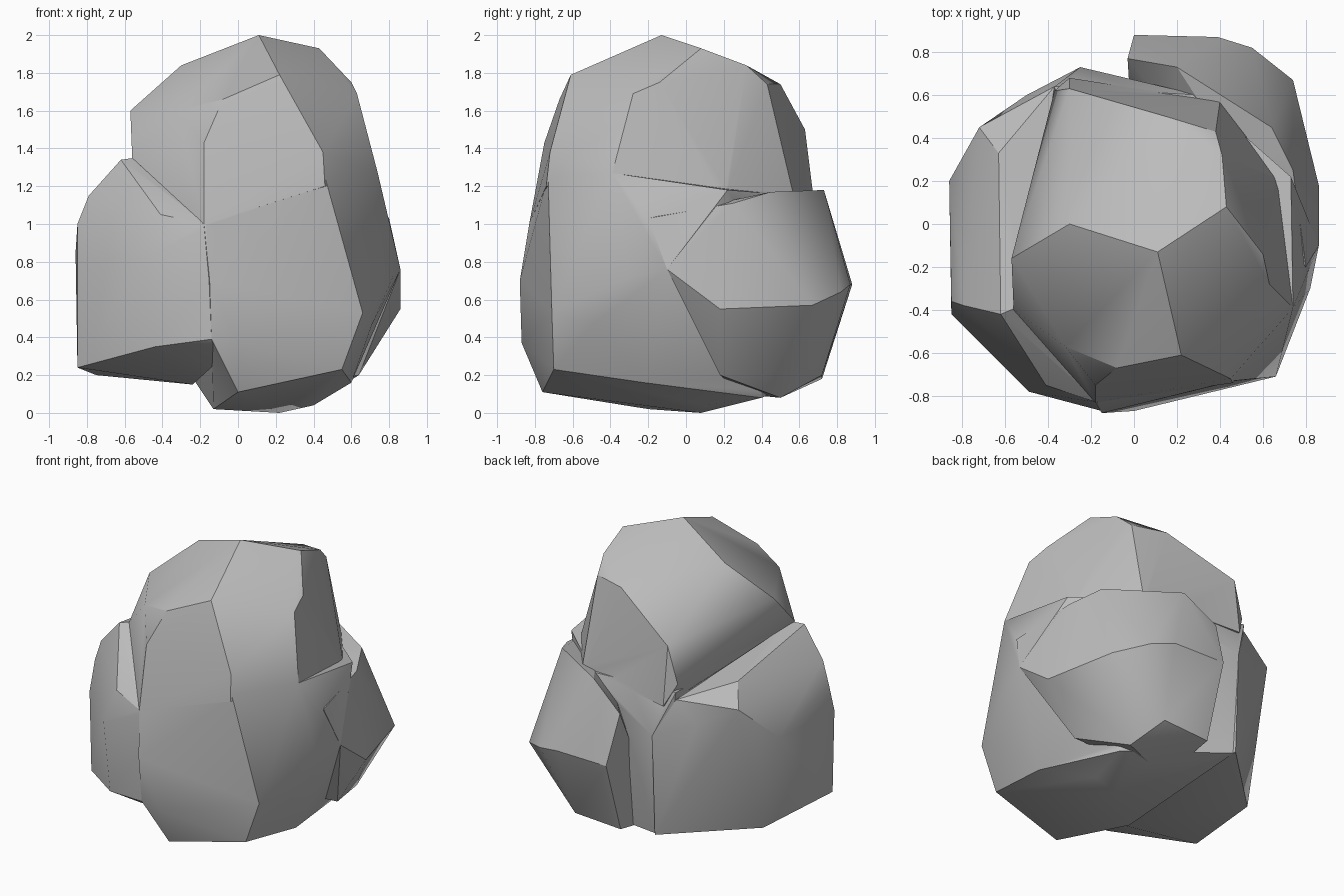
import bpy
import bmesh
from math import radians


def remove_default_cube():
    cube = bpy.data.objects.get("Cube")
    if cube:
        bpy.data.objects.remove(cube, do_unlink=True)


def make_material(name, colour):
    material = bpy.data.materials.new(name)
    material.diffuse_color = colour
    material.use_nodes = True
    shader = material.node_tree.nodes["Principled BSDF"]
    shader.inputs["Base Color"].default_value = colour
    return material


def chiselled_lump(name, *edges):
    """Wrap a convex block of stone around a few chiselled edges."""
    bm = bmesh.new()
    for edge in edges:
        for corner in edge:
            bm.verts.new(corner)
    hull = bmesh.ops.convex_hull(bm, input=bm.verts[:])
    spare = [v for v in hull["geom_interior"] if isinstance(v, bmesh.types.BMVert)]
    bmesh.ops.delete(bm, geom=spare, context="VERTS")
    bmesh.ops.dissolve_limit(bm, angle_limit=radians(3), verts=bm.verts[:], edges=bm.edges[:])
    bmesh.ops.recalc_face_normals(bm, faces=bm.faces[:])
    mesh = bpy.data.meshes.new(name)
    bm.to_mesh(mesh)
    bm.free()
    lump = bpy.data.objects.new(name, mesh)
    bpy.context.collection.objects.link(lump)
    return lump


def fuse(target, others):
    """Union the lumps into one solid and discard the helpers."""
    bpy.context.view_layer.objects.active = target
    for other in others:
        other.hide_render = True
        union = target.modifiers.new("union", "BOOLEAN")
        union.operation = "UNION"
        union.solver = "EXACT"
        union.object = other
        bpy.ops.object.modifier_apply(modifier=union.name)
        bpy.data.objects.remove(other, do_unlink=True)


remove_default_cube()

# Wide lower body: front bulge, base, right flank, back
boulder = chiselled_lump(
    "boulder",
    [(.46, -.73, 1.25), (-.18, -.83, 1), (-.15, -.88, .7), (.66, -.71, .53)],
    [(-.14, -.86, .39), (0, -.87, .37), (.55, -.7, .23), (0, -.76, .11)],
    [(-.13, -.2, .02), (.22, .08, 0), (.4, .1, .04), (.45, .4, .08), (.6, -.22, .16)],
    [(.71, -.49, .47), (.82, -.3, .72), (.86, -.1, .76), (.8, -.2, 1.03)],
    [(.74, -.39, 1.27), (.73, .22, 1.18), (.3, .6, 1.15)],
    [(-.25, .73, .9), (-.37, .64, 1.2), (-.25, .68, .2)],
)

# Tilted crown with a broad slope falling to the back
crown = chiselled_lump(
    "crown",
    [(.11, -.13, 2), (.43, .08, 1.93), (.41, .32, 1.84), (.15, .5, 1.74)],
    [(-.3, .63, 1.5), (-.37, .62, 1.25), (-.57, -.16, 1.6), (-.3, 0, 1.84)],
    [(.22, -.61, 1.79), (-.08, -.67, 1.66), (-.18, -.75, 1.43), (-.18, -.83, 1)],
    [(-.32, -.57, 1.6), (.45, -.72, 1.38), (.46, -.74, 1.2), (-.56, -.4, 1.35)],
    [(.6, -.14, 1.75), (.63, -.28, 1.69), (.74, -.39, 1.27), (.68, .2, 1.12)],
    [(.38, .43, 1.74), (.4, .57, 1.15), (-.3, .68, 1.1)],
)

# Side shoulder with a crest, running into the front bulge
shoulder = chiselled_lump(
    "shoulder",
    [(-.62, -.42, 1.34), (-.55, -.39, 1.35), (-.63, .33, 1.23), (-.37, .64, 1.15)],
    [(-.79, -.38, 1.15), (-.85, -.36, 1), (-.86, .2, .85), (-.72, .45, 1.1)],
    [(-.85, -.42, .8), (-.85, -.4, .24), (-.49, -.78, .82), (-.44, -.78, .35)],
    [(-.41, -.75, 1.05), (-.17, -.83, 1), (-.15, -.87, .7), (-.14, -.86, .39)],
    [(0, -.86, .37), (-.24, -.4, .15), (-.39, -.3, .19)],
    [(-.75, .22, .2), (-.25, .7, .2), (-.25, .73, .9), (-.5, .6, 1)],
)

# Back ledge jutting out low down and wrapping onto the right flank
ledge = chiselled_lump(
    "ledge",
    [(.2, .73, 1.18), (-.03, .77, 1.01), (.64, .45, 1.17), (.74, .25, 1.11)],
    [(0, .88, .68), (.39, .87, .68), (.55, .82, .64), (.74, .67, .57)],
    [(.86, .18, .55), (.86, -.1, .76), (.8, -.2, 1.03)],
    [(0, .72, .18), (.35, .72, .2), (.6, .45, .2), (.64, .18, .2)],
    [(.45, .5, .08), (0, .3, .1)],
)

fuse(boulder, [crown, shoulder, ledge])
boulder.data.materials.clear()
boulder.data.materials.append(make_material("stone grey", (.5, .5, .5, 1)))

# Soft facets with crisp chiselled breaks
bpy.ops.object.select_all(action="DESELECT")
boulder.select_set(True)
bpy.ops.object.shade_smooth_by_angle(angle=radians(30))
